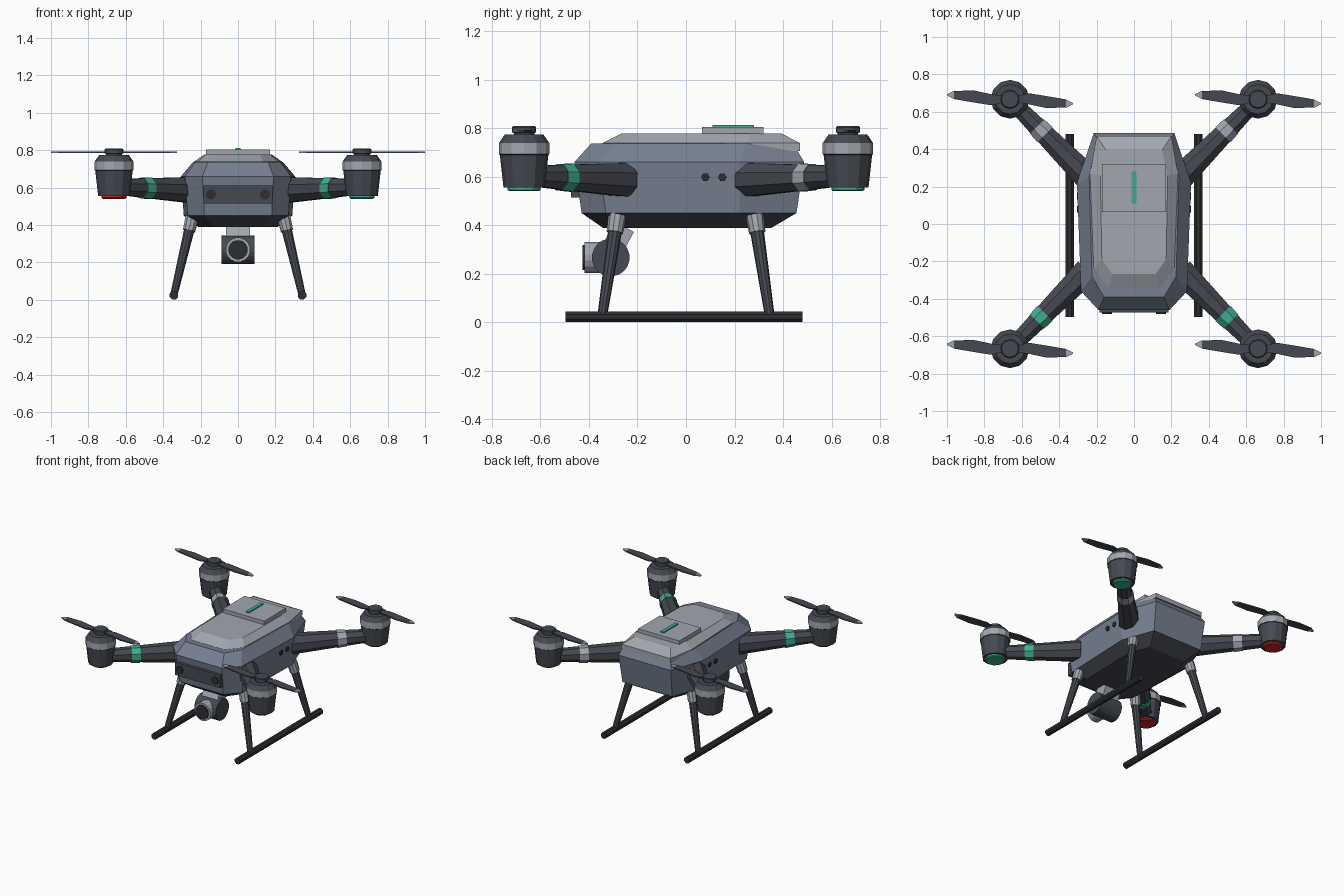
import bpy, bmesh, math
from mathutils import Vector, Matrix

cube = bpy.data.objects.get("Cube")
if cube:
    bpy.data.objects.remove(cube, do_unlink=True)


def material(name, rgb):
    m = bpy.data.materials.new(name)
    m.use_nodes = True
    m.diffuse_color = (*rgb, 1)
    m.node_tree.nodes["Principled BSDF"].inputs["Base Color"].default_value = (*rgb, 1)
    return m


SLATE = material("slate_blue", (0.18, 0.215, 0.28))
GREY = material("light_grey", (0.36, 0.385, 0.43))
CHARCOAL = material("charcoal", (0.06, 0.067, 0.082))
BLACK = material("soft_black", (0.025, 0.028, 0.033))
GREEN = material("signal_green", (0.05, 0.42, 0.29))
RED = material("signal_red", (0.6, 0.02, 0.02))


def finish(name, bm, mats, rule=None):
    """Turn a bmesh into an object; rule(face) gives the material slot."""
    bmesh.ops.recalc_face_normals(bm, faces=bm.faces)
    if rule:
        for f in bm.faces:
            f.material_index = rule(f)
    mesh = bpy.data.meshes.new(name)
    bm.to_mesh(mesh)
    bm.free()
    for m in mats:
        mesh.materials.append(m)
    ob = bpy.data.objects.new(name, mesh)
    bpy.context.collection.objects.link(ob)
    return ob


def loft(name, rings, mats, rule=None):
    """Skin a stack of equal-length closed rings and cap both ends."""
    bm = bmesh.new()
    loops = [[bm.verts.new(p) for p in ring] for ring in rings]
    n = len(loops[0])
    for a, b in zip(loops, loops[1:]):
        for i in range(n):
            j = (i + 1) % n
            bm.faces.new((a[i], a[j], b[j], b[i]))
    bm.faces.new(loops[0])
    bm.faces.new(loops[-1])
    return finish(name, bm, mats, rule)


def box(name, lo, hi, mat, tilt=0):
    lo, hi = Vector(lo), Vector(hi)
    bm = bmesh.new()
    bmesh.ops.create_cube(bm, size=1, matrix=Matrix.Translation((lo + hi) / 2)
                          @ Matrix.Rotation(tilt, 4, 'X')
                          @ Matrix.Diagonal((*(hi - lo), 1)))
    return finish(name, bm, [mat])


def tube(name, p1, p2, r1, r2, sides, mat):
    p1, p2 = Vector(p1), Vector(p2)
    d = p2 - p1
    bm = bmesh.new()
    bmesh.ops.create_cone(bm, cap_ends=True, segments=sides, radius1=r1, radius2=r2,
                          depth=d.length,
                          matrix=Matrix.Translation((p1 + p2) / 2)
                          @ d.to_track_quat('Z', 'Y').to_matrix().to_4x4()
                          @ Matrix.Rotation(math.pi / sides, 4, 'Z'))
    return finish(name, bm, [mat])


def lathe(name, x, y, profile, mats, rule=None, sides=12):
    rings = [[(x + r * math.cos(math.tau * i / sides), y + r * math.sin(math.tau * i / sides), z)
              for i in range(sides)] for r, z in profile]
    return loft(name, rings, mats, rule)


def plan(half, z, rear_z=None):
    """Mirror a half outline, listed rear to front, into a closed ring."""
    pts = [(x, y, rear_z if rear_z and i == 0 else z) for i, (x, y) in enumerate(half)]
    return pts + [(-x, y, h) for x, y, h in reversed(pts)]


# Faceted hull with dark belly
loft("hull", [
    plan([(.15, .35), (.21, .2), (.2, -.25), (.13, -.34)], .388),
    plan([(.205, .455), (.29, .22), (.27, -.33), (.18, -.43)], .45),
    plan([(.215, .487), (.305, .22), (.283, -.36), (.19, -.46)], .66),
    plan([(.2, .46), (.24, .25), (.225, -.28), (.16, -.39)], .737, .705),
], [SLATE, CHARCOAL], lambda f: int(f.calc_center_median().z < .44))

# Canopy, hatch and status strip
loft("canopy", [
    plan([(.2, .47), (.235, .27), (.215, -.24), (.135, -.345)], .705),
    plan([(.2, .47), (.235, .27), (.215, -.24), (.135, -.345)], .738),
    plan([(.15, .395), (.18, .26), (.172, -.19), (.115, -.268)], .777),
], [GREY])
box("battery_hatch", (-.17, .065, .77), (.17, .32, .804), GREY)
box("status_strip", (-.013, .11, .8), (.013, .28, .812), GREEN)

# Front sensor housing
box("sensor_housing", (-.185, -.474, .515), (.185, -.39, .61), CHARCOAL)
for side in (-1, 1):
    tube("front_sensor", (side * .145, -.46, .563), (side * .145, -.482, .563), .027, .027, 12, BLACK)
    for y in (.08, .15):
        tube("side_vent", (side * .27, y, .598), (side * .305, y, .598), .018, .018, 6, BLACK)

# Arms, motors and propellers
BLADE = [(.0, -.018, .018), (.05, -.02, .02), (.1, -.027, .032), (.19, -.046, .018),
         (.3, -.045, -.001), (.337, -.026, -.02)]
for sx in (-1, 1):
    for sy in (-1, 1):
        x, y = sx * .663, sy * .667
        root, tip = Vector((sx * .25, sy * .25, .587)), Vector((x, y, .604))
        tube("arm", root, tip, .075, .043, 8, CHARCOAL)
        mid = root.lerp(tip, .6)
        along = (tip - root).normalized() * .03
        tube("arm_band", mid - along, mid + along, .062, .058, 8, GREEN if sy < 0 else GREY)
        lathe("motor", x, y, [(.085, .556), (.1, .69), (.104, .693), (.104, .738), (.08, .773)],
              [CHARCOAL, GREY],
              lambda f: int(.695 < f.calc_center_median().z < .75))
        lathe("motor_light", x, y, [(.06, .54), (.068, .546), (.068, .56)],
              [GREEN if sx > 0 else RED])
        lathe("motor_hub", x, y, [(.042, .765), (.042, .78), (.05, .782), (.05, .803), (.045, .808)],
              [CHARCOAL])
        for turn in (-1, 1):
            rings = [[(x + turn * d, y + turn * w, z) for w, z in
                      ((lo, .784), (hi, .784), (hi, .793), (lo, .793))] for d, lo, hi in BLADE]
            loft("propeller_blade", rings, [CHARCOAL, GREY],
                 lambda f: int(abs(f.calc_center_median().x - x) > .305))

# Landing gear
for sx in (-1, 1):
    tube("skid", (sx * .343, -.497, .023), (sx * .343, .48, .023), .024, .024, 8, BLACK)
    for sy in (-1, 1):
        top, foot = Vector((sx * .245, sy * .283, .44)), Vector((sx * .343, sy * .345, .025))
        tube("leg", top, foot, .03, .02, 10, CHARCOAL)
        tube("leg_collar", top, top.lerp(foot, .17), .037, .034, 10, GREY)

# Gimbal camera
box("gimbal_mount", (-.065, -.325, .29), (.065, -.235, .4), GREY, math.radians(-28))
tube("camera_body", (-.088, -.31, .267), (.088, -.31, .267), .078, .078, 20, CHARCOAL)
tube("lens_barrel", (0, -.31, .267), (0, -.418, .267), .066, .066, 16, GREY)
tube("lens", (0, -.4, .267), (0, -.427, .267), .052, .052, 16, BLACK)
